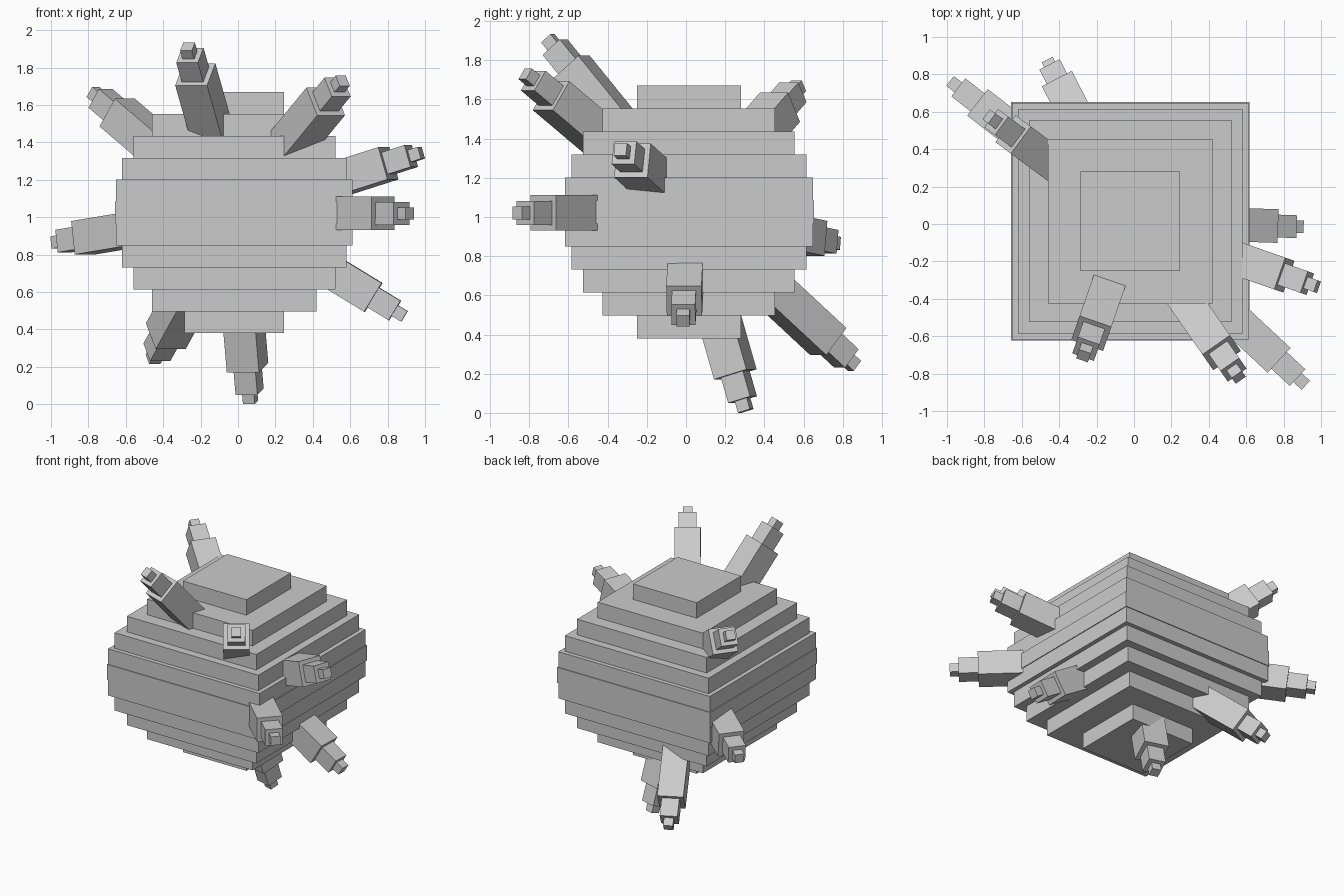
import bpy, bmesh
from mathutils import Vector, Matrix

if "Cube" in bpy.data.objects:
    bpy.data.objects.remove(bpy.data.objects["Cube"])

grey = bpy.data.materials.new("light grey")
grey.diffuse_color = (0.6, 0.6, 0.6, 1)
grey.use_nodes = True
grey.node_tree.nodes["Principled BSDF"].inputs["Base Color"].default_value = grey.diffuse_color

CENTRE = Vector((-0.02, 0.015, 1.025))


def make_object(name, bm):
    mesh = bpy.data.meshes.new(name)
    bm.to_mesh(mesh)
    bm.free()
    mesh.materials.append(grey)
    obj = bpy.data.objects.new(name, mesh)
    bpy.context.collection.objects.link(obj)
    return obj


def add_box(bm, size, matrix):
    bmesh.ops.create_cube(bm, size=1, matrix=matrix @ Matrix.Diagonal((*size, 1)))


# Stepped body: square slabs, symmetric above and below the middle one
SLAB = 1.29 / 11
HALF_WIDTHS = [0.638, 0.632, 0.60, 0.54, 0.44, 0.265]
for i in range(-5, 6):
    bm = bmesh.new()
    w = 2 * HALF_WIDTHS[abs(i)]
    add_box(bm, (w, w, SLAB), Matrix.Translation(CENTRE + Vector((0, 0, i * SLAB))))
    make_object(f"body_slab_{i + 6}", bm)


# Spikes: three square sections, each narrower, pointing out from the centre
def spike(name, tip):
    axis = Vector(tip) - CENTRE
    reach = axis.length
    out = axis.normalized()
    side = Vector((0, 0, 1)).cross(out).normalized()
    up = out.cross(side)
    frame = Matrix((side, up, out)).transposed().to_4x4()
    bm = bmesh.new()
    stops = [0.55, reach - 0.195, reach - 0.06, reach]
    for width, a, b in zip((0.18, 0.122, 0.066), stops, stops[1:]):
        place = Matrix.Translation(CENTRE + out * (a + b) / 2) @ frame
        add_box(bm, (width, width, b - a), place)
    make_object(name, bm)


TIPS = [
    (-0.27, -0.705, 1.912),
    (0.56, -0.82, 1.73),
    (0.98, -0.335, 1.345),
    (0.918, -0.862, 1.02),
    (0.89, -0.015, 0.47),
    (0.067, 0.305, 0.01),
    (-0.455, 0.86, 0.24),
    (-0.98, 0.762, 0.865),
    (-0.775, 0.575, 1.67),
]
for n, tip in enumerate(TIPS, 1):
    spike(f"spike_{n}", tip)
